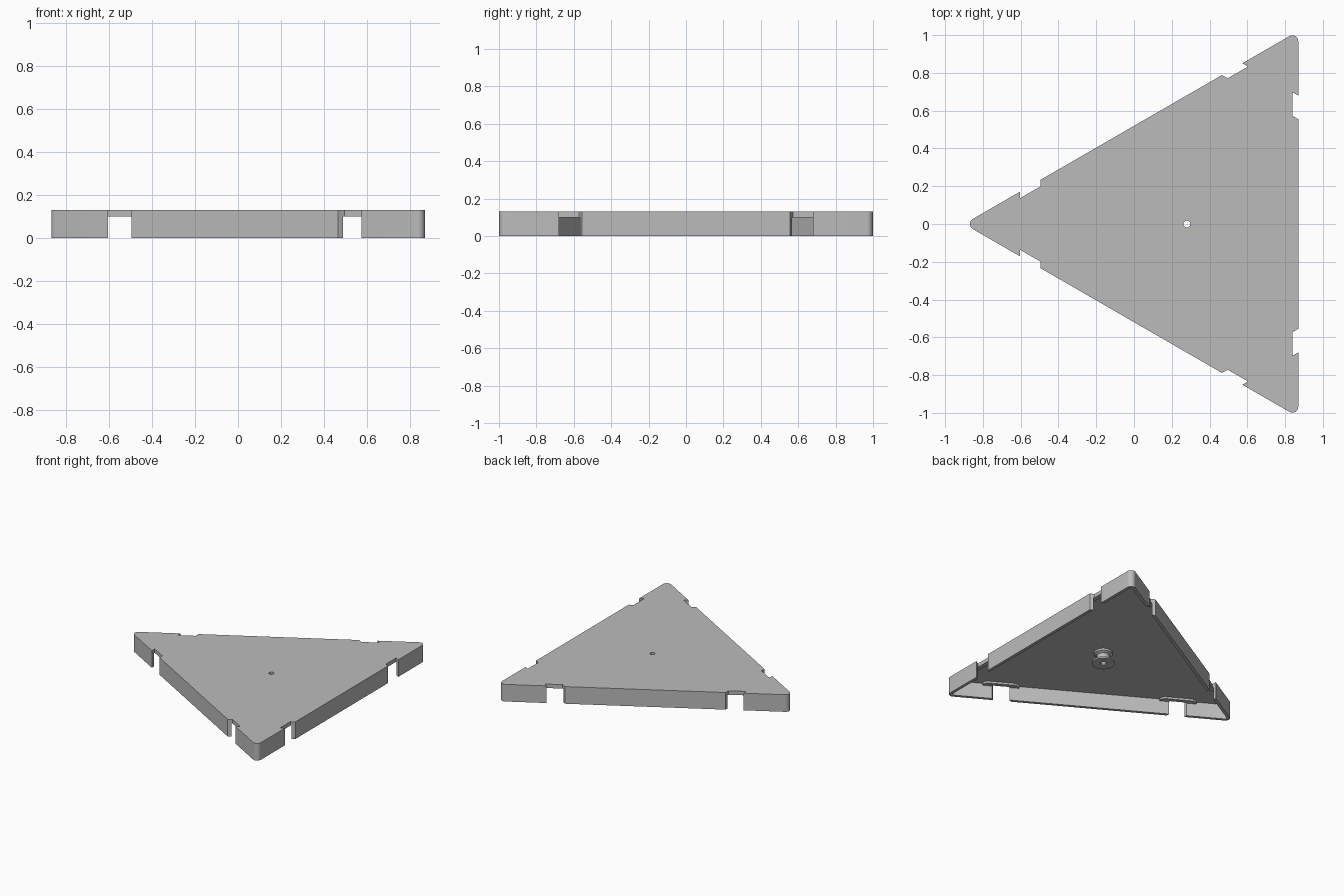
import bpy, bmesh, math
from mathutils import Matrix, Vector

if "Cube" in bpy.data.objects:
    bpy.data.objects.remove(bpy.data.objects["Cube"], do_unlink=True)

HEIGHT, INRADIUS, CENTRE_X = 0.13, 0.59, 0.28
WALL, PLATE_Z, PAD_Z, NOTCH = 0.022, 0.115, 0.10, 0.03

grey = bpy.data.materials.new("grey plastic")
grey.use_nodes = True
grey.diffuse_color = (0.5, 0.5, 0.5, 1)
grey.node_tree.nodes["Principled BSDF"].inputs["Base Color"].default_value = (0.5, 0.5, 0.5, 1)


def finish(name, bm):
    bmesh.ops.recalc_face_normals(bm, faces=bm.faces)
    mesh = bpy.data.meshes.new(name)
    bm.to_mesh(mesh)
    bm.free()
    mesh.materials.append(grey)
    ob = bpy.data.objects.new(name, mesh)
    ob.location.x = CENTRE_X
    bpy.context.collection.objects.link(ob)
    return ob


def add_prism(bm, outline, z0, z1):
    face = bm.faces.new([bm.verts.new((x, y, z0)) for x, y in outline])
    top = bmesh.ops.extrude_face_region(bm, geom=[face])["geom"]
    bmesh.ops.translate(bm, vec=(0, 0, z1 - z0),
                        verts=[v for v in top if isinstance(v, bmesh.types.BMVert)])


def prisms(name, outlines, z0, z1):
    bm = bmesh.new()
    for outline in outlines:
        add_prism(bm, outline, z0, z1)
    return finish(name, bm)


def rounded_triangle(inradius, r, steps=8):
    points = []
    for corner in (60, 180, 300):
        a = math.radians(corner)
        c = Vector((math.cos(a), math.sin(a))) * 2 * (inradius - r)
        for i in range(steps + 1):
            b = a + math.radians(-60 + 120 * i / steps)
            points.append(c + Vector((math.cos(b), math.sin(b))) * r)
    return points


def circle(r, n=32):
    return [(r * math.cos(math.tau * i / n), r * math.sin(math.tau * i / n)) for i in range(n)]


def around_sides(outline):
    """Mirror an outline on the +x side, then repeat it on all three sides."""
    result = []
    for mirror in (1, -1):
        for turn in range(3):
            rot = Matrix.Rotation(math.radians(120 * turn), 2)
            result.append([rot @ Vector((x, y * mirror)) for x, y in outline])
    return result


def combine(target, tool, operation):
    mod = target.modifiers.new(operation, "BOOLEAN")
    mod.operation, mod.solver, mod.object = operation, "EXACT", tool
    bpy.context.view_layer.update()
    graph = bpy.context.evaluated_depsgraph_get()
    mesh = bpy.data.meshes.new_from_object(target.evaluated_get(graph))
    target.modifiers.clear()
    target.data = mesh
    bpy.data.objects.remove(tool, do_unlink=True)


# Shell: rounded triangular plate with a skirt, open below
shell = prisms("triangular_shell", [rounded_triangle(INRADIUS, 0.032)], 0, HEIGHT)
cavity = prisms("cavity_cutter", [rounded_triangle(INRADIUS - WALL, 0.012)], -0.1, PLATE_Z)
combine(shell, cavity, "DIFFERENCE")

# Thickened pads under the plate, behind each slot
edge = INRADIUS - WALL / 2
pad = [(edge, 0.50), (edge, 0.76), (edge - 0.03, 0.76), (edge - 0.05, 0.73),
       (edge - 0.05, 0.53), (edge - 0.03, 0.50)]
combine(shell, prisms("pads", around_sides(pad), PAD_Z, PLATE_Z + 0.006), "UNION")

# Slanted slots through the skirt, two on each side
slope = math.tan(math.radians(30))
inner, outer = INRADIUS - NOTCH, INRADIUS + 0.05
slot = [(x, y + (INRADIUS - x) * slope)
        for x, y in ((inner, 0.555), (outer, 0.555), (outer, 0.68), (inner, 0.68))]
combine(shell, prisms("slot_cutters", around_sides(slot), -0.1, HEIGHT + 0.1), "DIFFERENCE")

# Centre hole
combine(shell, prisms("hole_cutter", [circle(0.018)], -0.1, HEIGHT + 0.1), "DIFFERENCE")

# Hollow spool hanging under the plate
profile = [(0.018, PLATE_Z), (0.065, PLATE_Z), (0.065, 0.10), (0.045, 0.09), (0.045, 0.045),
           (0.08, 0.04), (0.08, 0.028), (0.025, 0.028), (0.018, 0.035)]
bm = bmesh.new()
verts = [bm.verts.new((r, 0, z)) for r, z in profile]
edges = [bm.edges.new((a, b)) for a, b in zip(verts, verts[1:] + verts[:1])]
bmesh.ops.spin(bm, geom=verts + edges, cent=(0, 0, 0), axis=(0, 0, 1),
               angle=math.tau, steps=32, use_merge=True)
bmesh.ops.remove_doubles(bm, verts=bm.verts, dist=0.0001)
spool = finish("centre_spool", bm)

# Smooth the curved corners, keep edges crisp
for ob in (shell, spool):
    bpy.ops.object.select_all(action="DESELECT")
    ob.select_set(True)
    bpy.context.view_layer.objects.active = ob
    bpy.ops.object.shade_smooth_by_angle(angle=math.radians(25))
